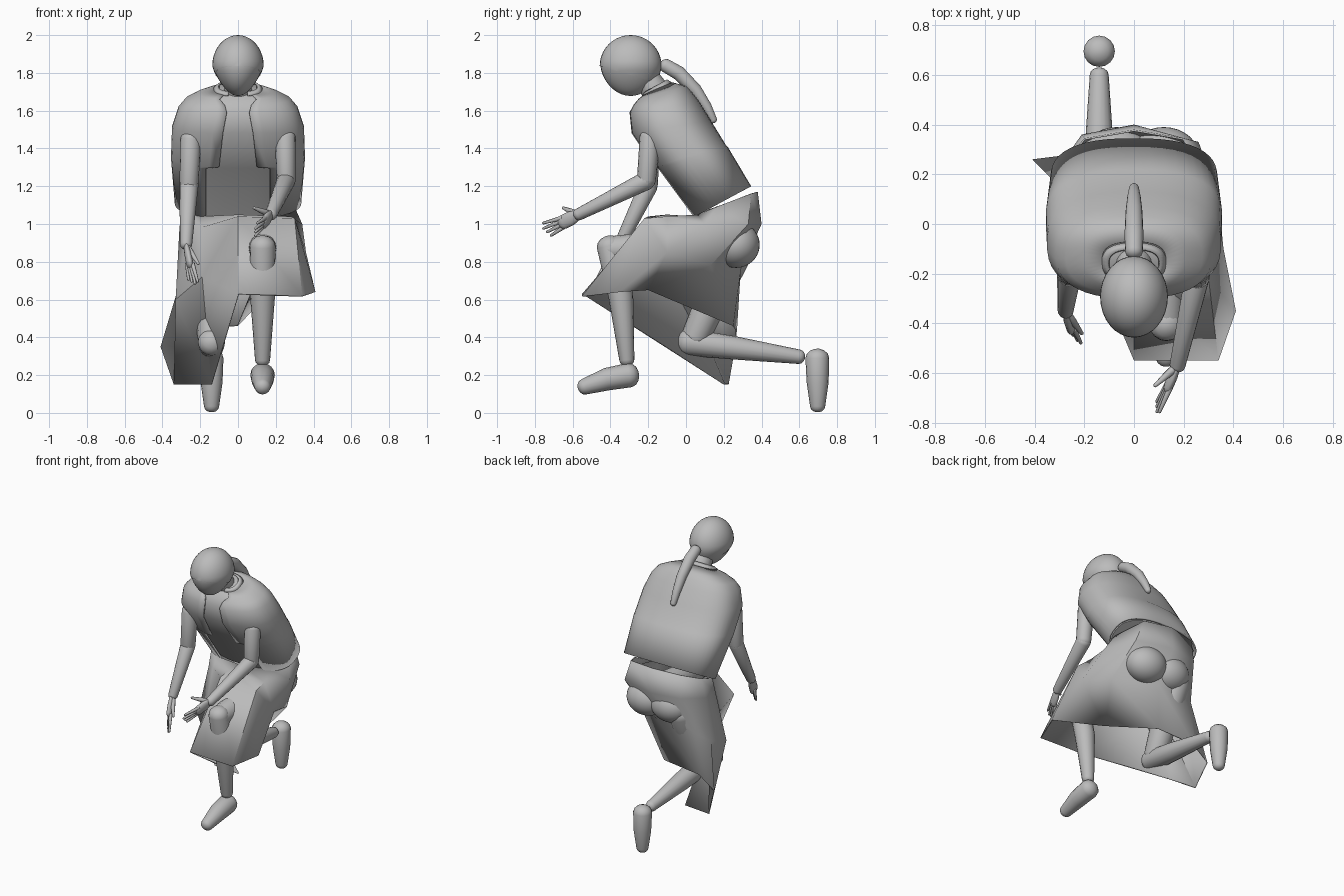
import bpy, bmesh, math
from mathutils import Vector

if "Cube" in bpy.data.objects:
    bpy.data.objects.remove(bpy.data.objects["Cube"], do_unlink=True)

GREY = (0.5, 0.5, 0.5, 1)
material = bpy.data.materials.new("plain_grey")
material.use_nodes = True
material.diffuse_color = GREY
material.node_tree.nodes["Principled BSDF"].inputs["Base Color"].default_value = GREY


def finish(name, bm, angle=40, thickness=0):
    bmesh.ops.recalc_face_normals(bm, faces=bm.faces)
    mesh = bpy.data.meshes.new(name)
    bm.to_mesh(mesh)
    bm.free()
    mesh.materials.append(material)
    obj = bpy.data.objects.new(name, mesh)
    bpy.context.collection.objects.link(obj)
    if thickness:
        solid = obj.modifiers.new("cloth_thickness", "SOLIDIFY")
        solid.thickness = thickness
        solid.offset = -1
    bpy.ops.object.select_all(action="DESELECT")
    obj.select_set(True)
    bpy.context.view_layer.objects.active = obj
    bpy.ops.object.shade_smooth_by_angle(angle=math.radians(angle))
    return obj


def loft(name, rings, closed=True, caps=True, **options):
    """Skin a list of point rings."""
    bm = bmesh.new()
    rows = [[bm.verts.new(p) for p in ring] for ring in rings]
    count = len(rows[0])
    for low, high in zip(rows, rows[1:]):
        for i in range(count if closed else count - 1):
            j = (i + 1) % count
            bm.faces.new((low[i], low[j], high[j], high[i]))
    if caps:
        bm.faces.new(rows[0])
        bm.faces.new(rows[-1])
    return finish(name, bm, **options)


def limb(name, points, radii, squash=1, sides=16, dome=0.8):
    """Tapered round tube through points with domed ends."""
    points = [Vector(p) for p in points]
    rings = []

    def ring(centre, axis, radius):
        v = axis.cross(Vector((1, 0, 0))).normalized()
        u = v.cross(axis).normalized() * squash
        turn = [math.tau * k / sides for k in range(sides)]
        rings.append([centre + (u * math.cos(a) + v * math.sin(a)) * radius for a in turn])

    last = len(points) - 1
    for i, (p, r) in enumerate(zip(points, radii)):
        axis = (points[min(i + 1, last)] - points[max(i - 1, 0)]).normalized()
        if i == 0:
            for a in (80, 55, 28):
                a = math.radians(a)
                ring(p - axis * r * dome * math.sin(a), axis, r * math.cos(a))
        ring(p, axis, r)
        if i == last:
            for a in (28, 55, 80):
                a = math.radians(a)
                ring(p + axis * r * dome * math.sin(a), axis, r * math.cos(a))
    return loft(name, rings, angle=60)


def ball(centre, size, shape=None):
    bm = bmesh.new()
    bmesh.ops.create_uvsphere(bm, u_segments=32, v_segments=20, radius=1)
    for v in bm.verts:
        if shape:
            shape(v.co)
        v.co = Vector(centre) + v.co * Vector(size)
    return bm


# Head, hair cap, neck and ponytail
def jaw(co):
    drop = max(0, -co.z)
    co.x *= 1 - 0.3 * drop
    co.y *= 1 - 0.1 * drop


HEAD, HEAD_SIZE = (0, -0.293, 1.837), Vector((0.133, 0.16, 0.159))
finish("head", ball(HEAD, HEAD_SIZE, jaw))
hair = ball(HEAD, HEAD_SIZE * 1.025, jaw)
bmesh.ops.bisect_plane(hair, geom=hair.verts[:] + hair.edges[:] + hair.faces[:],
                       plane_co=(0, -0.3, 1.79), plane_no=(0, 0.3, 1), clear_inner=True)
finish("hair", hair)
limb("neck", [(0, -0.13, 1.65), (0, -0.21, 1.78)], [0.08, 0.065])
limb("ponytail", [(0, -0.11, 1.84), (0, -0.04, 1.8), (0, 0.05, 1.71), (0, 0.11, 1.62), (0, 0.145, 1.55)],
     [0.036, 0.038, 0.034, 0.027, 0.02])


# Torso: each section runs from a front (y, z) to a back (y, z) with a half width and front gap
SECTIONS = [
    ((-0.22, 1.69), (-0.07, 1.75), 0.13, 0.07),
    ((-0.26, 1.66), (0.00, 1.73), 0.21, 0.10),
    ((-0.28, 1.63), (0.03, 1.70), 0.275, 0.07),
    ((-0.30, 1.59), (0.07, 1.65), 0.315, 0.06),
    ((-0.29, 1.48), (0.13, 1.55), 0.35, 0.08),
    ((-0.17, 1.30), (0.21, 1.42), 0.355, 0.10),
    ((-0.16, 1.29), (0.22, 1.41), 0.355, 0.17),
    ((0.03, 1.03), (0.345, 1.20), 0.335, 0.17),
]


def section(front, back, width, gap, shrink=0, count=40, power=2.5):
    front, back = Vector((0, *front)), Vector((0, *back))
    middle, depth = (front + back) / 2, (back - front) / 2
    depth -= depth.normalized() * shrink
    width -= shrink
    start = math.asin((gap / width) ** (power / 2))
    span = math.tau - 2 * start
    points = []
    for k in range(count + (1 if gap else 0)):
        a = start + span * k / count
        s, c = math.sin(a), math.cos(a)
        x = math.copysign(abs(s) ** (2 / power), s) * width
        points.append(middle + Vector((x, 0, 0)) - depth * math.copysign(abs(c) ** (2 / power), c))
    return points


loft("vest", [section(*s) for s in SECTIONS], closed=False, caps=False, thickness=0.012)
loft("shirt", [section(f, b, w, 0, shrink=0.02) for f, b, w, g in SECTIONS])
loft("collar", [section((-0.235, 1.68), (-0.075, 1.75), 0.13, 0.05),
                section((-0.22, 1.7), (-0.1, 1.765), 0.105, 0.05)],
     closed=False, caps=False, thickness=0.01)

# Skirt wrapped round the raised left thigh and trailing on the right, from waist to hem
WAIST = [(0, 0.03, 1.04), (0.22, 0.06, 1.05), (0.3, 0.16, 1.09), (0.2, 0.345, 1.16), (0, 0.38, 1.17),
         (-0.2, 0.345, 1.16), (-0.29, 0.24, 1.12), (-0.28, 0.1, 1.07), (-0.2, 0.05, 1.04)]
HIP = [(0, -0.1, 1.05), (0.28, -0.1, 1.04), (0.34, 0.1, 1), (0.26, 0.33, 1), (0, 0.4, 1),
       (-0.21, 0.36, 1), (-0.31, 0.22, 0.98), (-0.27, 0.05, 0.95), (-0.2, 0, 0.98)]
THIGH = [(0, -0.2, 1.04), (0.3, -0.22, 1.03), (0.36, -0.1, 0.85), (0.3, 0.13, 0.78), (0.03, 0.29, 0.76),
         (-0.25, 0.28, 0.74), (-0.32, 0.17, 0.65), (-0.33, 0.01, 0.6), (-0.19, -0.1, 0.72)]
HEM = [(0, -0.55, 0.63), (0.34, -0.55, 0.62), (0.41, -0.35, 0.64), (0.08, -0.2, 0.65), (0, 0.25, 0.46),
       (-0.29, 0.27, 0.44), (-0.41, 0.26, 0.35), (-0.34, 0.22, 0.15), (-0.14, 0.2, 0.15)]
loft("skirt", [WAIST, HIP, THIGH, HEM], caps=False, angle=50, thickness=0.008)
for side, x in (("left", 0.12), ("right", -0.07)):
    finish(side + "_buttock", ball((x, 0.265, 0.89), (0.145, 0.125, 0.122)))

# Left leg planted in front, right leg kneeling
L, R = 0.13, -0.14
limb("left_thigh", [(L, 0.2, 0.9), (L, -0.4, 0.865)], [0.1, 0.07])
limb("left_shin", [(L, -0.405, 0.885), (L, -0.345, 0.62), (L, -0.313, 0.28)], [0.068, 0.066, 0.04])
limb("left_foot", [(L, -0.54, 0.138), (L, -0.42, 0.178), (L, -0.3, 0.2)], [0.042, 0.06, 0.065])
limb("right_thigh", [(R, 0.25, 0.85), (R, 0.05, 0.4)], [0.1, 0.075])
limb("right_shin", [(R, 0.01, 0.375), (R, 0.25, 0.345), (R, 0.6, 0.297)], [0.072, 0.062, 0.038])
limb("right_foot", [(R, 0.697, 0.035), (R, 0.697, 0.16), (R, 0.695, 0.29)], [0.04, 0.058, 0.063])


# Arms and hands with spread fingers
def arm(side, shoulder, elbow, wrist, knuckles, tips, spread, thumb):
    wrist, knuckles, tips, spread = map(Vector, (wrist, knuckles, tips, spread))
    limb(side + "_upper_arm", [shoulder, elbow], [0.055, 0.05])
    limb(side + "_forearm", [elbow, wrist], [0.05, 0.032])
    limb(side + "_palm", [wrist, (wrist + knuckles) / 2, knuckles], [0.027, 0.038, 0.038], squash=0.5)
    for k, finger in enumerate(("index", "middle", "ring", "little")):
        offset = spread * (1.5 - k)
        end = tips + offset * 1.3 + (knuckles - tips) * (0.1 * abs(k - 1))
        limb(side + "_" + finger + "_finger", [knuckles + offset * 0.8, end], [0.012, 0.007], sides=8)
    limb(side + "_thumb", [wrist, (wrist + Vector(thumb)) / 2, thumb], [0.018, 0.015, 0.008], sides=8)


arm("left", (0.25, -0.19, 1.46), (0.255, -0.21, 1.23), (0.175, -0.57, 1.05),
    (0.14, -0.65, 1.01), (0.09, -0.75, 0.965), (0.004, -0.008, 0.018), (0.085, -0.65, 1.085))
arm("right", (-0.25, -0.19, 1.45), (-0.26, -0.2, 1.2), (-0.275, -0.35, 0.89),
    (-0.255, -0.41, 0.79), (-0.235, -0.46, 0.685), (0.012, -0.012, 0), (-0.21, -0.44, 0.79))
